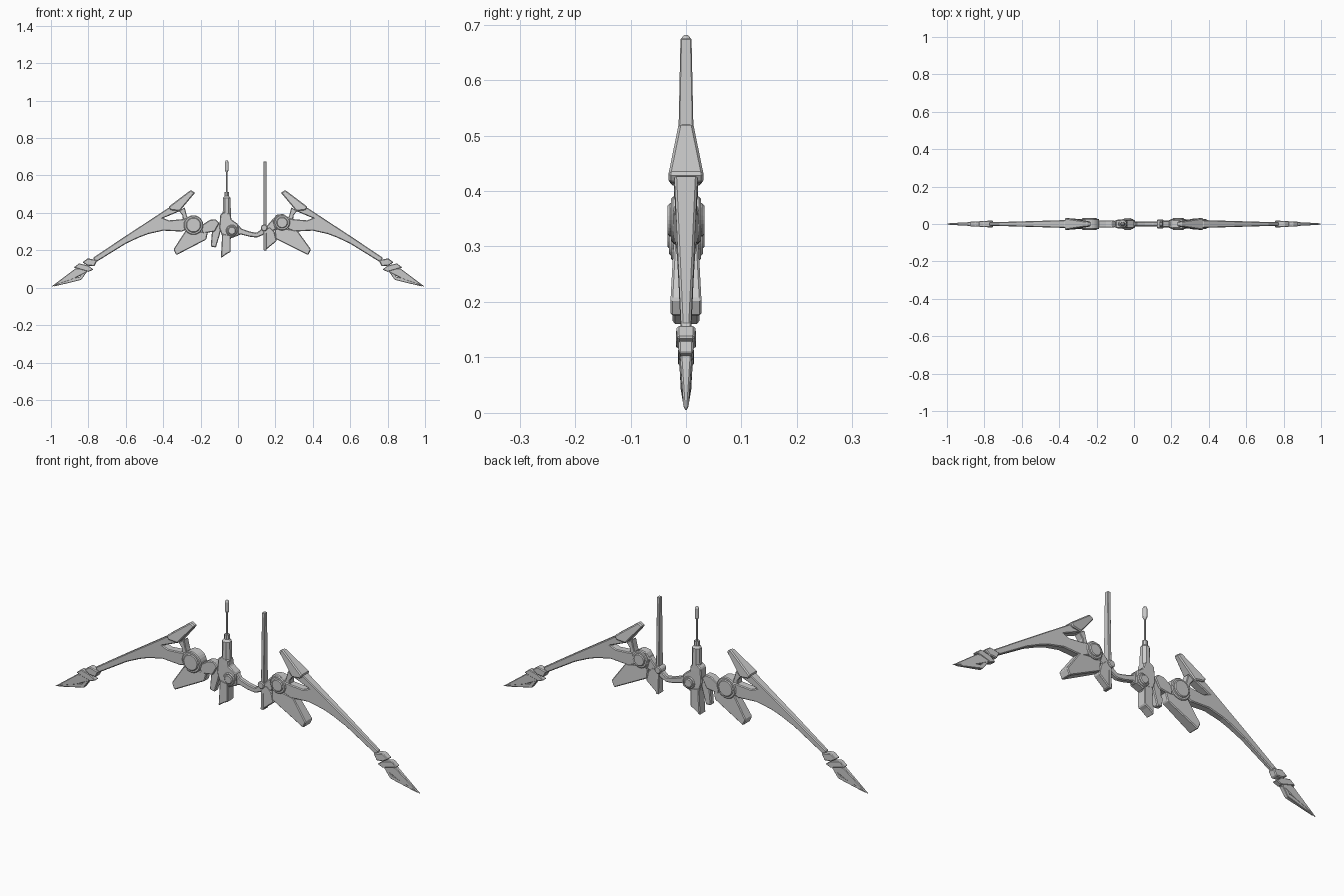
import bpy, bmesh, math
from mathutils import Vector


def finish(name, bm, bevel=0.0):
    bmesh.ops.recalc_face_normals(bm, faces=bm.faces)
    me = bpy.data.meshes.new(name)
    bm.to_mesh(me)
    bm.free()
    ob = bpy.data.objects.new(name, me)
    bpy.context.collection.objects.link(ob)
    if bevel:
        m = ob.modifiers.new("chamfer", 'BEVEL')
        m.width = bevel
        m.segments = 1
        m.limit_method = 'ANGLE'
        m.angle_limit = math.radians(40)
    return ob


def plate(name, pts, a, b, side=1, bevel=0.004):
    """Flat x-z profile; half thickness changes from a to b, each (x, z, half)."""
    pa, pb = Vector(a[:2]), Vector(b[:2])
    d = pb - pa
    bm = bmesh.new()
    front, back = [], []
    for p in pts:
        t = min(max((Vector(p) - pa).dot(d) / d.length_squared, -0.3), 1.3)
        h = max(a[2] + (b[2] - a[2]) * t, 0.003)
        front.append(bm.verts.new((side * p[0], -h, p[1])))
        back.append(bm.verts.new((side * p[0], h, p[1])))
    bm.faces.new(front)
    bm.faces.new(back[::-1])
    n = len(pts)
    for i in range(n):
        j = (i + 1) % n
        bm.faces.new((front[i], back[i], back[j], front[j]))
    return finish(name, bm, bevel)


def flat(name, pts, h, bevel=0.004):
    return plate(name, pts, (0, 0, h), (1, 0, h), 1, bevel)


def disc(name, x, z, r, h, n=24):
    bm = bmesh.new()
    bmesh.ops.create_cone(bm, cap_ends=True, segments=n, radius1=r, radius2=r, depth=2 * h)
    for v in bm.verts:
        v.co = (x + v.co.x, v.co.z, z + v.co.y)
    return finish(name, bm, 0.004)


def lathe(name, x, prof, n):
    """Upright turned part from (radius, z) pairs."""
    bm = bmesh.new()
    rings = []
    for r, z in prof:
        rings.append([bm.verts.new((x + r * math.cos(2 * math.pi * (k + .5) / n),
                                    r * math.sin(2 * math.pi * (k + .5) / n), z)) for k in range(n)])
    for lo, hi in zip(rings, rings[1:]):
        for k in range(n):
            m = (k + 1) % n
            bm.faces.new((lo[k], lo[m], hi[m], hi[k]))
    bm.faces.new(rings[0][::-1])
    bm.faces.new(rings[-1])
    return finish(name, bm)


# Mirrored limbs, fins and blade tips
for s, tag in ((-1, "left"), (1, "right")):
    plate(tag + "_limb",
          [(.37, .428), (.47, .362), (.60, .277), (.775, .160), (.762, .135), (.60, .235),
           (.53, .268), (.48, .287), (.40, .305), (.30, .300), (.255, .32), (.265, .372),
           (.30, .366), (.37, .360), (.40, .372), (.305, .412)],
          (.30, .38, .022), (.77, .15, .009), s)
    plate(tag + "_limb_strut", [(.285, .43), (.315, .41), (.296, .385), (.295, .362), (.265, .362), (.275, .39)],
          (.3, .42, .018), (.28, .36, .018), s, .003)
    plate(tag + "_fin", [(.229, .508), (.253, .522), (.372, .432), (.362, .415), (.312, .409)],
          (.24, .515, .013), (.35, .42, .031), s, .005)
    plate(tag + "_tip_blade", [(-0 + 1.0, .004), (.87, .102), (.795, .112), (.808, .083), (.88, .046)],
          (.80, .11, .013), (1.0, .005, .004), s, .003)
    plate(tag + "_tip_barb", [(.985, .006), (.838, .042), (.797, .100), (.818, .100), (.848, .058), (.92, .044)],
          (.82, .08, .011), (.98, .01, .004), s, .002)
    plate(tag + "_tip_guard", [(.878, .108), (.85, .130), (.80, .118), (.772, .097), (.80, .085)],
          (.80, .10, .014), (.87, .11, .013), s, .003)
    plate(tag + "_tip_clamp", [(.832, .136), (.803, .157), (.752, .147), (.768, .115), (.805, .118)],
          (.76, .14, .018), (.83, .13, .016), s, .004)

# Lower shards
plate("left_shard", [(-.345, .205), (-.278, .308), (-.215, .30), (-.16, .30), (-.17, .257), (-.33, .174)],
      (-.2, .30, .019), (-.34, .19, .028))
plate("right_shard", [(.39, .205), (.318, .305), (.26, .315), (.195, .325), (.20, .262), (.375, .174)],
      (.22, .30, .019), (.38, .19, .028))

# Hubs with raised caps
for tag, x, z, r in (("left", -.238, .335, .052), ("right", .236, .348, .042)):
    disc(tag + "_hub", x, z, r, .027)
    disc(tag + "_hub_cap", x, z, r - .012, .033)
flat("right_hub_bracket", [(.185, .36), (.205, .39), (.24, .395), (.285, .365), (.28, .325), (.20, .31)], .022)

# Link between left hub and centre
flat("left_link", [(-.20, .33), (-.15, .363), (-.12, .366), (-.10, .345), (-.125, .30), (-.19, .29)], .020)
flat("left_link_shard", [(-.12, .355), (-.085, .335), (-.10, .275), (-.118, .215), (-.146, .22), (-.14, .29)], .014)

# Centre shaft, rod and capsule
lathe("centre_shaft", -.06, [(.024, .26), (.024, .37), (.022, .48), (.013, .49), (.013, .512)], 8)
lathe("centre_rod", -.06, [(.0045, .50), (.0045, .63)], 8)
lathe("rod_capsule", -.06, [(.005, .618), (.010, .627), (.010, .672), (.007, .678), (.003, .681)], 12)

# Centre body and pommel
flat("centre_body", [(-.095, .39), (-.075, .405), (-.04, .395), (-.035, .365), (.0, .34),
                     (.005, .28), (-.035, .265), (-.085, .275), (-.10, .32)], .022)
flat("centre_pommel", [(-.085, .29), (-.04, .28), (-.04, .190), (-.058, .182), (-.092, .158), (-.088, .22)], .024)
disc("centre_hub", -.033, .305, .031, .027)
disc("centre_hub_cap", -.033, .305, .022, .031)

# Curved bridge
flat("bridge", [(-.01, .338), (.005, .333), (.018, .316), (.06, .301), (.10, .293), (.125, .313), (.145, .33),
                (.155, .30), (.13, .280), (.10, .268), (.06, .273), (.015, .285), (-.01, .275)], .013)

# Right blade with its pivot and base
plate("upright_blade", [(.137, .20), (.153, .20), (.153, .675), (.137, .675)],
      (.145, .675, .010), (.145, .20, .020), 1, .002)
disc("blade_pivot", .14, .320, .018, .024, 16)
flat("blade_base", [(.14, .195), (.207, .250), (.195, .30), (.17, .325), (.142, .31)], .018)
flat("right_link", [(.15, .325), (.19, .372), (.22, .36), (.21, .315), (.17, .295)], .017)
